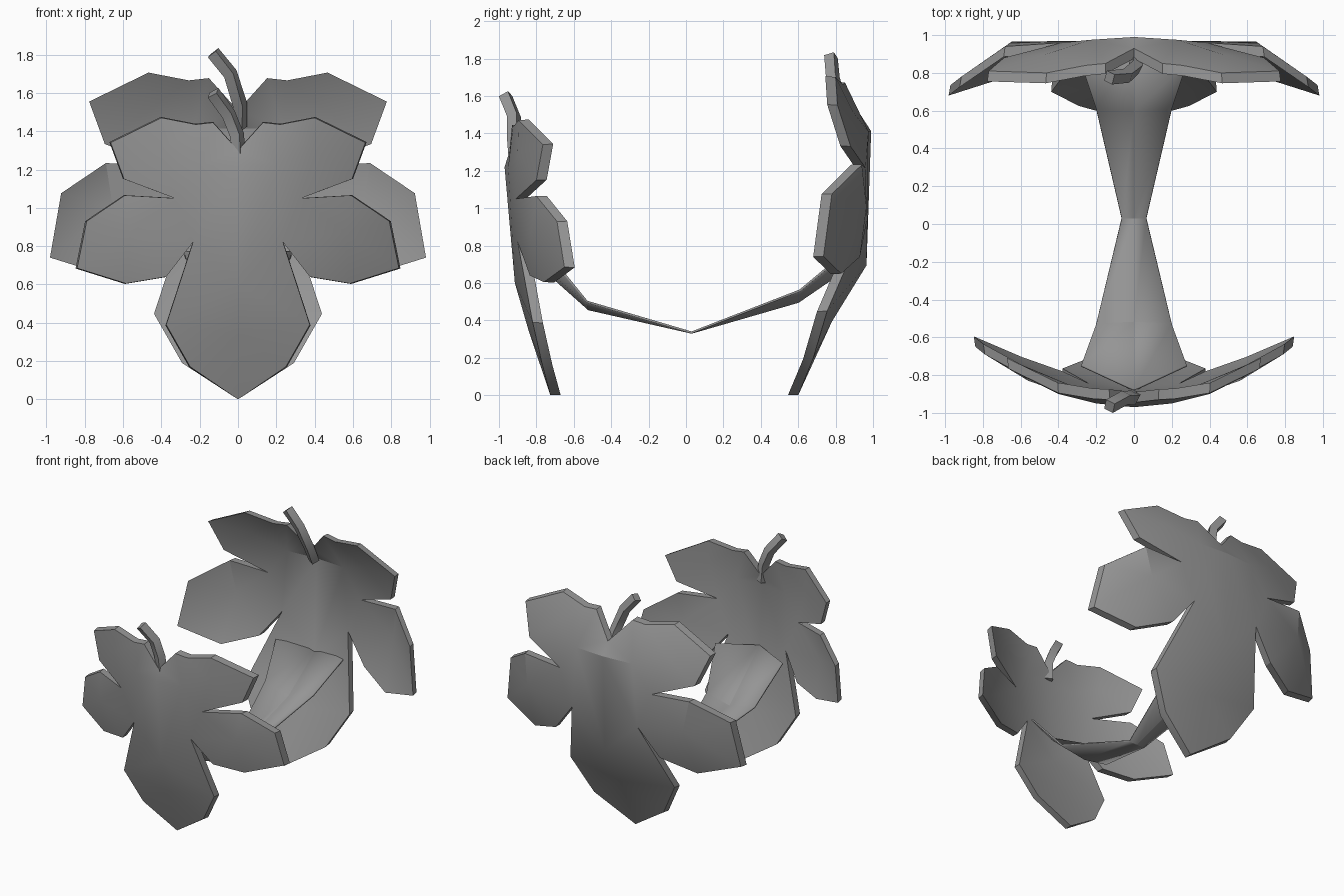
import bpy, bmesh, math
from mathutils import Vector

if "Cube" in bpy.data.objects:
    bpy.data.objects.remove(bpy.data.objects["Cube"])

grey = bpy.data.materials.new("leaf grey")
grey.diffuse_color = (0.3, 0.3, 0.3, 1)
grey.use_nodes = True
grey.node_tree.nodes["Principled BSDF"].inputs["Base Color"].default_value = grey.diffuse_color


def finish(bm, name, angle=30):
    bmesh.ops.recalc_face_normals(bm, faces=bm.faces)
    me = bpy.data.meshes.new(name)
    bm.to_mesh(me)
    bm.free()
    me.materials.append(grey)
    ob = bpy.data.objects.new(name, me)
    bpy.context.collection.objects.link(ob)
    bpy.ops.object.select_all(action='DESELECT')
    ob.select_set(True)
    bpy.context.view_layer.objects.active = ob
    bpy.ops.object.shade_smooth_by_angle(angle=math.radians(angle))
    return ob


def mirrored(points, faces):
    """Half shape plus its reflection, welded along the centre line."""
    bm = bmesh.new()
    for s in (1, -1):
        vs = [bm.verts.new((s * x, y, z)) for x, y, z in points]
        for f in faces:
            bm.faces.new([vs[i] for i in f][::s])
    bmesh.ops.remove_doubles(bm, verts=bm.verts, dist=0.0005)
    return bm


# Half leaf: outline from bottom tip to stem, then centre ridge and lobe peaks
OUTLINE = [(0, 0), (.25, .17), (.375, .39), (.235, .82), (.375, .64), (.585, .605),
           (.84, .685), (.79, .93), (.59, 1.065), (.33, 1.05), (.595, 1.15), (.665, 1.34),
           (.40, 1.47), (.22, 1.435), (.13, 1.445), (0, 1.30)]
INNER = [(0, .34), (0, .6), (0, 1.22), (.2, 1.22), (.56, .87), (.4, 1.3)]
C1, C2, C3, M, L, U = range(16, 22)
FACES = [(0, 1, C1), (1, 2, C1), (2, C2, C1), (2, 3, C2), (C2, 3, M, C3),
         (15, C3, M), (14, 15, M), (13, 14, M), (13, M, U), (M, 9, U), (3, 9, M), (9, 3, L)]
FACES += [(i, i + 1, L) for i in range(3, 9)] + [(i, i + 1, U) for i in range(9, 13)]

FRONT_Y = [-.725, -.77, -.82, -.90, -.835, -.76, -.65, -.69, -.80, -.91, -.80, -.765,
           -.895, -.925, -.93, -.945, -.84, -.915, -.97, -.95, -.83, -.90]
BACK_Y = [.60, .68, .755, .97, .93, .83, .735, .78, .94, .96, .88, .81,
          .80, .84, .85, .93, .78, .965, .99, .975, .965, .90]


def leaf(name, depths, scale, drop):
    pts = []
    for (x, z), y in zip(OUTLINE + INNER, depths):
        # side lobes droop a little on the larger leaf
        low = drop if z < .7 and x > .5 else 0
        pts.append((x * scale, y, z * scale - low))
    bm = mirrored(pts, FACES)
    side = 1 if depths[0] > 0 else -1
    res = bmesh.ops.extrude_face_region(bm, geom=bm.faces[:], use_keep_orig=True)
    for v in res["geom"]:
        if isinstance(v, bmesh.types.BMVert):
            v.co.y -= side * .055
            v.co.x *= 1.01
            v.co.z += (v.co.z - .9 * scale) * .008 if v.co.z > .05 else 0
    return finish(bm, name)


leaf("front_leaf", FRONT_Y, 1.0, 0)
leaf("back_leaf", BACK_Y, 1.157, .05)


# Stems: square tubes swept along a bent path
def stem(name, path, r=.028):
    bm = bmesh.new()
    path = [Vector(p) for p in path]
    rings = []
    for i, p in enumerate(path):
        t = (path[min(i + 1, len(path) - 1)] - path[max(i - 1, 0)]).normalized()
        a = t.cross(Vector((.5, 1, 0))).normalized()
        b = t.cross(a)
        rings.append([bm.verts.new(p + a * r * u + b * r * w)
                      for u, w in ((1, 1), (-1, 1), (-1, -1), (1, -1))])
    for q, s in zip(rings, rings[1:]):
        for k in range(4):
            bm.faces.new((q[k], q[(k + 1) % 4], s[(k + 1) % 4], s[k]))
    bm.faces.new(rings[0])
    bm.faces.new(rings[-1])
    return finish(bm, name)


stem("front_stem", [(0, -.91, 1.25), (-.005, -.92, 1.38), (-.05, -.92, 1.49), (-.13, -.965, 1.60)])
stem("back_stem", [(.01, .89, 1.42), (.01, .83, 1.54), (-.04, .785, 1.70), (-.13, .775, 1.81)])

# Strap: narrow in the middle, widening and folding up to each leaf
STRAP = [(0, .03, .335), (.065, .03, .335),
         (0, .60, .50), (.2, .61, .56), (0, .95, .74), (.28, .85, .76),
         (0, -.52, .46), (.2, -.53, .50), (0, -.88, .78), (.28, -.75, .77)]
bm = mirrored(STRAP, [(0, 1, 3, 2), (2, 3, 5, 4), (1, 0, 6, 7), (7, 6, 8, 9)])
strap = finish(bm, "strap", 20)
thick = strap.modifiers.new("thickness", 'SOLIDIFY')
thick.thickness = .012
thick.offset = 0
